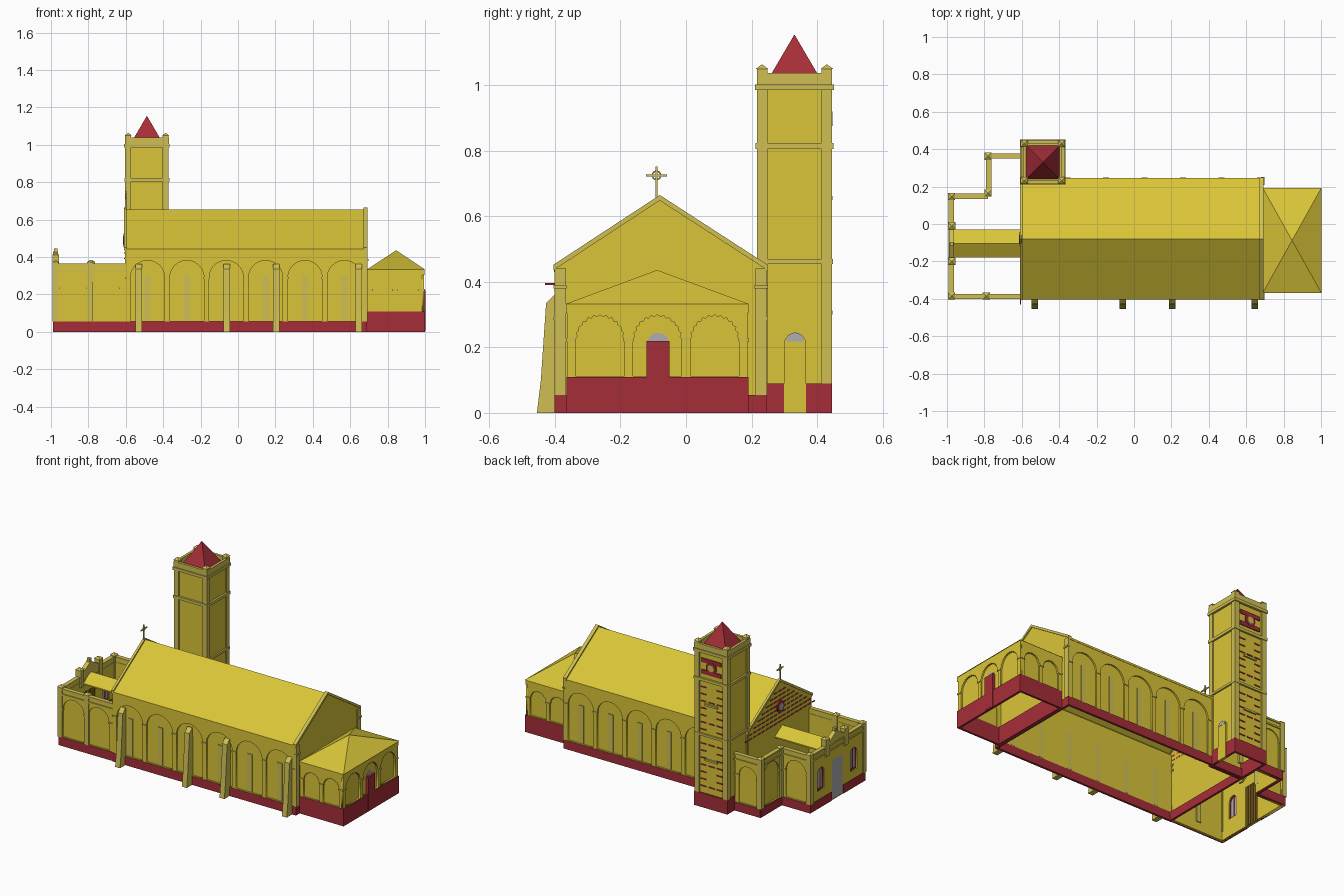
import bpy, bmesh, math

if "Cube" in bpy.data.objects:
    bpy.data.objects.remove(bpy.data.objects["Cube"])

def material(name, rgb):
    m = bpy.data.materials.new(name)
    m.diffuse_color = (*rgb, 1)
    m.use_nodes = True
    m.node_tree.nodes["Principled BSDF"].inputs["Base Color"].default_value = m.diffuse_color
    return m

YELLOW = material("yellow plaster", (0.70, 0.56, 0.04))
TRIM = material("pale yellow trim", (0.62, 0.52, 0.085))
RED = material("dark red", (0.38, 0.027, 0.04))
GREY = material("grey glass", (0.42, 0.42, 0.44))
BROWN = material("brown wood", (0.20, 0.11, 0.012))

def finish(name, bm, mat):
    bmesh.ops.recalc_face_normals(bm, faces=bm.faces)
    me = bpy.data.meshes.new(name)
    bm.to_mesh(me)
    bm.free()
    me.materials.append(mat)
    ob = bpy.data.objects.new(name, me)
    bpy.context.collection.objects.link(ob)
    return ob

def place(axis, w, u, z):
    """w = distance along the facing axis, u = along the wall."""
    return (w, u, z) if axis == 'x' else (u, w, z)

def prism(name, axis, w0, w1, pts, mat, open_bottom=False):
    """Extrude a (u, z) profile along an axis."""
    bm = bmesh.new()
    a = [bm.verts.new(place(axis, w0, *p)) for p in pts]
    b = [bm.verts.new(place(axis, w1, *p)) for p in pts]
    bm.faces.new(a)
    bm.faces.new(b)
    n = len(pts)
    for i in range(n - (1 if open_bottom else 0)):
        j = (i + 1) % n
        bm.faces.new((a[i], a[j], b[j], b[i]))
    return finish(name, bm, mat)

def block(name, axis, w0, w1, u0, u1, z0, z1, mat, open_bottom=False):
    pts = [(u0, z0), (u0, z1), (u1, z1), (u1, z0)]
    return prism(name, axis, w0, w1, pts, mat, open_bottom)

def pyramid(name, cx, cy, hx, hy, z0, z1, mat):
    bm = bmesh.new()
    c = [bm.verts.new((cx + sx * hx, cy + sy * hy, z0)) for sx, sy in ((-1, -1), (1, -1), (1, 1), (-1, 1))]
    t = bm.verts.new((cx, cy, z1))
    for i in range(4):
        bm.faces.new((c[i], c[(i + 1) % 4], t))
    return finish(name, bm, mat)

def plinth(name, x0, x1, y0, y1, h):
    """Red base band, open above and below."""
    bm = bmesh.new()
    c = [(x0, y0), (x1, y0), (x1, y1), (x0, y1)]
    lo = [bm.verts.new((*p, 0)) for p in c]
    hi = [bm.verts.new((*p, h)) for p in c]
    for i in range(4):
        j = (i + 1) % 4
        bm.faces.new((lo[i], lo[j], hi[j], hi[i]))
    ob = finish(name, bm, RED)
    s = ob.modifiers.new("thickness", 'SOLIDIFY')
    s.thickness, s.offset, s.use_even_offset = 0.014, -1, True

def arch(uc, r, z0, zs, scallop=0.0, n=24):
    """Outline of a round-headed opening."""
    pts = [(uc - r, z0), (uc + r, z0)]
    for i in range(n + 1):
        a = math.pi * i / n
        k = r - (scallop if i % 2 else 0)
        pts.append((uc + k * math.cos(a), zs + k * math.sin(a)))
    return pts

def panel(name, axis, w0, w1, outlines, mat):
    """Flat plate with holes: first outline is the border."""
    cu = bpy.data.curves.new(name, 'CURVE')
    cu.dimensions, cu.fill_mode, cu.extrude = '2D', 'BOTH', 0.5
    for pts in outlines:
        sp = cu.splines.new('POLY')
        sp.points.add(len(pts) - 1)
        for p, q in zip(sp.points, pts):
            p.co = (*q, 0, 1)
        sp.use_cyclic_u = True
    tmp = bpy.data.objects.new(name + " outline", cu)
    bpy.context.collection.objects.link(tmp)
    dg = bpy.context.evaluated_depsgraph_get()
    me = bpy.data.meshes.new_from_object(tmp.evaluated_get(dg))
    bpy.data.objects.remove(tmp)
    bm = bmesh.new()
    bm.from_mesh(me)
    bmesh.ops.remove_doubles(bm, verts=bm.verts, dist=1e-5)
    for v in bm.verts:
        u, z, k = v.co
        v.co = place(axis, w0 + (k + 0.5) * (w1 - w0), u, z)
    return finish(name, bm, mat)

def rect(u0, u1, z0, z1):
    return [(u0, z0), (u1, z0), (u1, z1), (u0, z1)]

def arcade(name, axis, w, out, u0, u1, z0, z1, n, zs, gap=0.028, scallop=0.0):
    """Blind arcade: plate with n arches and capitals on its piers."""
    pitch = (u1 - u0 - gap) / n
    r = (pitch - gap) / 2
    cs = [u0 + gap / 2 + pitch * (i + 0.5) for i in range(n)]
    panel(name, axis, w - out * 0.01, w,
          [rect(u0, u1, z0, z1)] + [arch(c, r, z0 + 0.003, zs, scallop) for c in cs], YELLOW)
    for i in range(n + 1):
        u = u0 + gap / 2 + pitch * i
        block(name + " capital", axis, w - out * 0.008, w + out * 0.004,
              u - gap / 2 - 0.002, u + gap / 2 + 0.002, zs - 0.007, zs + 0.003, TRIM)
    return cs

# ---- Nave: body and roof in one profile, raised east gable, arcades
nave = [(-.39, 0), (-.39, .43), (-.403, .43), (-.403, .443), (-.08, .655),
        (.247, .443), (.247, .43), (.235, .43), (.235, 0)]
prism("nave", 'x', -.605, .685, nave, YELLOW, True)
coping = [(-.405, .435), (-.405, .452), (-.08, .665), (.249, .452), (.249, .435), (-.08, .648)]
prism("east gable coping", 'x', .67, .692, coping, TRIM)
prism("west gable coping", 'x', -.61, -.595, coping, TRIM)
plinth("nave plinth", -.607, .69, -.402, .247, .055)
for side, w, x0 in ((-1, -.40, -.603), (1, .245, -.37)):
    n = 6 if side < 0 else 5
    for c in arcade("nave arcade", 'y', w, side, x0, .688, .055, .43, n, .29):
        block("nave window", 'y', w - side * .011, w - side * .005, c - .017, c + .017, .06, .30, TRIM)
for y0, y1 in ((-.402, -.367), (.212, .247)):
    block("nave corner pilaster", 'x', .68, .692, y0, y1, .055, .44, TRIM)
    block("corner capital", 'x', .68, .697, y0 - .003, y1 + .003, .38, .39, TRIM)

# ---- Buttresses on the front wall
for x in (-.53, -.06, .205, .645):
    prism("buttress", 'x', x - .017, x + .017,
          [(-.395, 0), (-.455, 0), (-.443, .10), (-.427, .335), (-.40, .362), (-.395, .362)], TRIM)

# ---- West gable: red brick courses, rose and cross
for i in range(8):
    z = .39 + i * .028
    half = (.64 - z) / .65
    k = max(1, int(half / .045))
    for j in range(-k, k + 1):
        block("gable brick course", 'x', -.609, -.604, -.08 + j * .042 - .014, -.08 + j * .042 + .014, z, z + .006, RED)
for name, r, d, mat in (("gable rose rim", .036, .613, RED), ("gable rose glass", .022, .616, GREY)):
    prism(name, 'x', -d, -.604, [(-.08 + r * math.cos(t * math.pi / 8), .49 + r * math.sin(t * math.pi / 8))
                                 for t in range(16)], mat)
block("cross upright", 'x', -.603, -.597, -.093, -.087, .65, .752, TRIM)
block("cross arm", 'x', -.603, -.597, -.122, -.058, .722, .728, TRIM)
bpy.ops.mesh.primitive_torus_add(location=(-.6, -.09, .725), rotation=(0, math.pi / 2, 0), major_radius=.013,
                                 minor_radius=.002, major_segments=16, minor_segments=6)
ring = bpy.context.object
ring.name = "cross ring"
ring.data.materials.append(TRIM)

# ---- East porch with pyramid roof, scalloped arcades and door
block("porch body", 'x', .685, .985, -.355, .178, 0, .31, YELLOW, True)
plinth("porch plinth", .69, 1.0, -.365, .19, .11)
arcade("porch arcade", 'x', .995, 1, -.363, .188, .11, .31, 3, .225, .026, .006)
for side, w in ((-1, -.363), (1, .188)):
    arcade("porch side arcade", 'y', w, side, .69, .993, .11, .31, 2, .225, .026, .006)
block("porch cornice", 'x', .69, .998, -.367, .191, .305, .332, YELLOW, True)
pyramid("porch roof", .845, -.088, .157, .281, .332, .436, YELLOW)
prism("porch door arch", 'x', .98, .988, arch(-.085, .034, .11, .21), GREY)
block("porch door", 'x', .98, 1.002, -.12, -.05, .005, .22, RED)

# ---- Tower: shaft, corner pilasters, string courses, parapet, spire
TX, TY = -.487, .331
block("tower shaft", 'x', TX - .108, TX + .108, TY - .106, TY + .106, 0, 1.0, YELLOW, True)
plinth("tower plinth", TX - .117, TX + .117, TY - .115, TY + .115, .09)
for sx in (-1, 1):
    for sy in (-1, 1):
        px, py = TX + sx * .1, TY + sy * .099
        block("tower corner pilaster", 'x', px - .016, px + .016, py - .016, py + .016, .09, 1.0, TRIM)
        block("tower merlon", 'x', px - .016, px + .016, py - .016, py + .016, 1.0, 1.05, TRIM)
        pyramid("merlon cap", px, py, .019, .019, 1.05, 1.064, TRIM)
for z, h, g in ((.455, .014, 0), (.805, .018, .002), (.985, .018, .004)):
    block("tower string course", 'x', TX - .118 - g, TX + .118 + g, TY - .117 - g, TY + .117 + g, z, z + h, TRIM)
for s in (-1, 1):
    block("parapet side", 'x', TX + s * .1, TX + s * .117, TY - .115, TY + .115, 1.0, 1.038, TRIM)
    block("parapet end", 'y', TY + s * .099, TY + s * .115, TX - .117, TX + .117, 1.0, 1.038, TRIM)
pyramid("tower spire", TX, TY, .098, .098, .988, 1.155, RED)

# tower door on the east side
prism("tower door", 'x', TX + .10, TX + .1185, arch(.333, .034, .0, .21), YELLOW)
prism("tower door glass", 'x', TX + .11, TX + .1195, arch(.333, .027, .218, .218), GREY)

# tower back face: belfry panel, rose and red brick courses
yb = TY + .104
for z in (.862, .935):
    block("belfry bar", 'y', yb, yb + .008, TX - .07, TX + .07, z - .013, z + .013, RED)
for name, r, d, mat in (("belfry rose rim", .036, .010, RED), ("belfry rose glass", .022, .0115, TRIM)):
    prism(name, 'y', yb, yb + d, [(TX + r * math.cos(t * math.pi / 8), .898 + r * math.sin(t * math.pi / 8))
                                  for t in range(16)], mat)
for i in range(15):
    z = .13 + i * .045
    if abs(z - .46) < .02:
        continue
    for j in (-1, 0, 1):
        if j or i % 3 == 0:
            block("tower brick course", 'y', yb, yb + .006, TX + j * .055 - .02, TX + j * .055 + .02, z, z + .007, RED)
for z in (.30, .65):
    block("tower ledge", 'y', yb, yb + .012, TX - .045, TX + .045, z, z + .012, TRIM)

# ---- West forecourt: open-topped walls with arches, bands and posts
def court_wall(axis, w, out, u0, u1, n):
    if n:
        block("court wall", axis, w - out * .02, w - out * .008, u0, u1, 0, .36, YELLOW)
        arcade("court arcade", axis, w, out, u0, u1, .055, .36, n, .235)
    for a, b in ([(u0, u1)] if n else [(u0, -.172), (-.058, u1)]):
        block("court plinth", axis, w - out * .016, w + out * .003, a, b, 0, .055, RED)
    for z in (.322, .355):
        block("court cornice", axis, w - out * .022, w + out * .006, u0 - .005, u1 + .005, z, z + .011, TRIM)

court_wall('y', -.395, -1, -.985, -.605, 2)
court_wall('x', -.985, -1, -.395, .157, 0)
court_wall('y', .157, 1, -.985, -.785, 1)
court_wall('x', -.785, -1, .157, .372, 1)
court_wall('y', .372, 1, -.785, -.605, 1)
for x, y in ((-.975, -.385), (-.79, -.385), (-.975, .147), (-.78, .165), (-.78, .362)):
    block("court post", 'x', x - .016, x + .016, y - .016, y + .016, .055, .372, TRIM)
    pyramid("court post cap", x, y, .019, .019, .372, .385, TRIM)

# west entrance wall: gate opening and two arched windows
wins = (.05, -.28)
panel("entrance wall", 'x', -.985, -.965, [rect(-.395, .157, 0, .36), rect(-.17, -.06, .001, .255)]
      + [arch(c, .032, .11, .22) for c in wins], YELLOW)
block("gate", 'x', -.982, -.976, -.171, -.059, 0, .256, GREY)
for i in range(5):
    block("gate plank", 'x', -.975, -.968, -.169 + i * .022, -.150 + i * .022, 0, .255, BROWN)
for c in wins:
    panel("window frame", 'x', -.98, -.969, [arch(c, .033, .11, .22), arch(c, .024, .12, .22)], RED)
    prism("window glass", 'x', -.977, -.973, arch(c, .028, .115, .22), GREY)
    block("window bar", 'x', -.979, -.971, c - .003, c + .003, .115, .245, RED)

# entrance gable with shoulders and passage roof
prism("entrance gable", 'x', -.99, -.962, [(-.205, .36), (-.205, .385), (-.18, .385), (-.105, .43),
                                          (-.03, .385), (-.005, .385), (-.005, .36)], TRIM)
for y in (-.2, -.01):
    block("gable shoulder", 'x', -.992, -.956, y - .016, y + .016, .30, .41, TRIM)
    pyramid("shoulder cap", -.974, y, .02, .02, .41, .422, TRIM)
block("gable finial", 'x', -.985, -.965, -.115, -.095, .42, .446, TRIM)
prism("passage roof", 'x', -.975, -.6, [(-.18, .315), (-.105, .362), (-.03, .315), (-.03, .307),
                                       (-.105, .354), (-.18, .307)], YELLOW)
